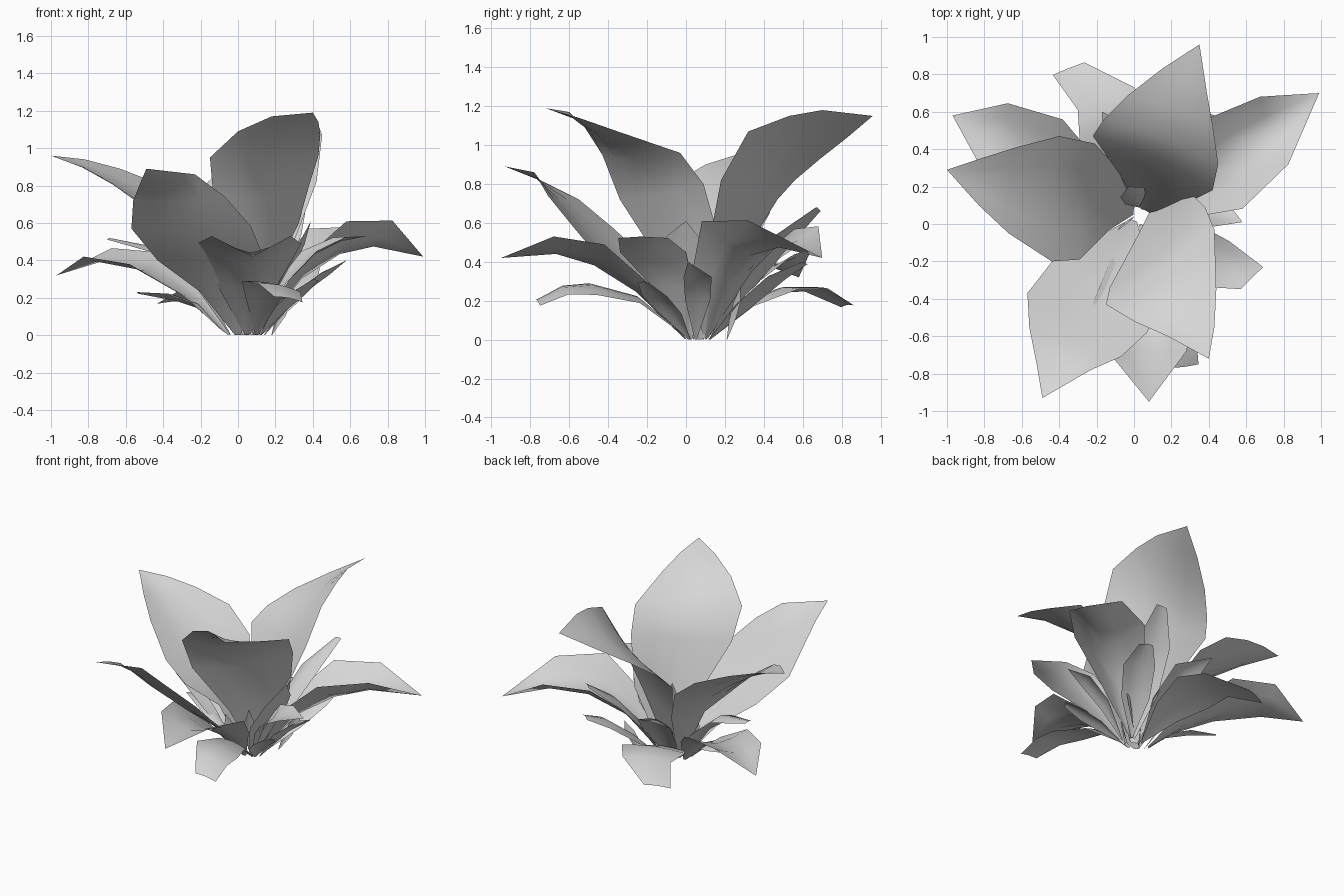
import bpy
import math
from mathutils import Vector

# Remove only the default object
default_object = bpy.data.objects.get("Cube")
if default_object:
    bpy.data.objects.remove(default_object, do_unlink=True)

# Single grey colour shared by every leaf
leaf_grey = bpy.data.materials.new("pale_grey")
leaf_grey.use_nodes = True
grey_value = (.68, .68, .68, 1)
leaf_grey.diffuse_color = grey_value
leaf_grey.node_tree.nodes["Principled BSDF"].inputs["Base Color"].default_value = grey_value

COLUMNS = (-1, -.5, 0, .5, 1)


def build_blade(name, rows, drops):
    """Loft a blade through (left, right) margin pairs.

    Each drop is how far the margins lie below the midrib in that row.
    """
    middles = [(left + right) / 2 for left, right in rows]
    last = len(rows) - 1
    vertices, faces = [], []

    for row, (left, right) in enumerate(rows):
        tangent = middles[min(row + 1, last)] - middles[max(row - 1, 0)]
        half = (right - left) / 2
        normal = tangent.cross(half).normalized()
        if normal.z < 0:
            normal.negate()
        for column in COLUMNS:
            lift = drops[row] * (1 - abs(column) ** 1.5)
            corner = middles[row] + half * column + normal * lift
            corner.z = max(corner.z, 0)
            vertices.append(corner)

    # Quads between neighbouring rows of the blade
    count = len(COLUMNS)
    for row in range(last):
        for column in range(count - 1):
            start = row * count + column
            faces.append((start, start + 1, start + count + 1, start + count))

    mesh = bpy.data.meshes.new(name)
    mesh.from_pydata(vertices, [], faces)
    mesh.materials.append(leaf_grey)
    mesh.validate()
    leaf = bpy.data.objects.new(name, mesh)
    bpy.context.collection.objects.link(leaf)

    # Weld the collapsed points of a sharp tip
    weld = leaf.modifiers.new("weld_tip", 'WELD')
    weld.merge_threshold = .001

    bpy.ops.object.select_all(action='DESELECT')
    leaf.select_set(True)
    bpy.context.view_layer.objects.active = leaf
    bpy.ops.object.shade_smooth_by_angle(angle=math.radians(60))


def make_broad_leaf(name, base, left, right, tip, bulge):
    """Large leaf described by its two margins between base and tip."""
    base, tip = Vector(base), Vector(tip)
    stalk = (Vector(right[0]) - Vector(left[0])) * .06
    rows = [(base - stalk, base + stalk)]
    rows += [(Vector(a), Vector(b)) for a, b in zip(left, right)]
    rows.append((tip, tip))
    widest = max((b - a).length for a, b in rows)
    build_blade(name, rows, [bulge * (b - a).length / widest for a, b in rows])


def blade_width(position, blunt):
    """Relative half width: narrow stalk, broad middle, pointed or cut tip."""
    if position == 1:
        return blunt
    swell = max(math.sin(math.pi * position ** 1.1), .06)
    return max(swell, blunt) if position > .5 else swell


def make_leaf(name, spine, side, fold=0.0, blunt=0.0):
    """Smaller leaf swept along its midrib; side is the half width vector."""
    spine = [Vector(point) for point in spine]
    side = Vector(side)
    rows, drops = [], []
    for row, point in enumerate(spine):
        width = blade_width(row / (len(spine) - 1), blunt)
        # A negative fold raises the margins into a trough
        sink = Vector((0, 0, fold * width))
        rows.append((point - side * width - sink, point + side * width - sink))
        drops.append(fold * width)
    build_blade(name, rows, drops)


# Four tall broad leaves, slightly hollow along the midrib
make_broad_leaf("tall_front_leaf", (.1, .08, 0),
                left=[(0, -.1, .35), (-.13, -.34, .72), (-.15, -.43, .95),
                      (0, -.52, 1.09), (.18, -.6, 1.17)],
                right=[(.29, .18, .48), (.38, .09, .8), (.43, -.03, .96),
                       (.44, -.35, 1.07), (.43, -.55, 1.14)],
                tip=(.4, -.72, 1.19), bulge=-.05)
make_broad_leaf("tall_back_leaf", (.06, .07, 0),
                left=[(-.08, .27, .4), (-.22, .47, .72), (-.16, .56, .82),
                      (-.03, .69, .93), (.15, .83, 1.04)],
                right=[(.28, .11, .45), (.42, .18, .82), (.45, .32, 1.07),
                       (.42, .53, 1.15), (.39, .7, 1.18)],
                tip=(.35, .96, 1.15), bulge=-.04)
make_broad_leaf("tall_right_leaf", (0, .07, 0),
                left=[(-.09, .3, .4), (-.21, .43, .65), (-.4, .47, .8),
                      (-.63, .41, .89), (-.82, .35, .94)],
                right=[(-.13, -.03, .33), (-.29, -.19, .5), (-.44, -.2, .64),
                       (-.67, -.05, .81), (-.83, .1, .9)],
                tip=(-1, .29, .96), bulge=-.06)
make_broad_leaf("tall_front_right_leaf", (0, .02, 0),
                left=[(-.2, -.07, .23), (-.43, -.19, .4), (-.57, -.37, .57),
                      (-.56, -.55, .72), (-.52, -.75, .82)],
                right=[(.07, -.2, .24), (.12, -.48, .46), (.07, -.58, .58),
                       (-.07, -.71, .74), (-.23, -.78, .86)],
                tip=(-.49, -.93, .89), bulge=-.03)

# Arching middle leaves with raised margins
make_leaf("arched_front_leaf",
          [(.05, 0, 0), (.05, -.2, .22), (.06, -.42, .37), (.07, -.68, .44), (.08, -.95, .42)],
          side=(.28, 0, 0), fold=-.12)
make_leaf("arched_left_leaf",
          [(.1, .1, 0), (.26, .19, .26), (.48, .32, .42), (.75, .5, .47), (.99, .7, .42)],
          side=(.1, -.24, .02), fold=-.17)
make_leaf("arched_right_leaf",
          [(-.05, .08, 0), (-.25, .19, .2), (-.48, .34, .34), (-.75, .48, .39), (-.97, .58, .32)],
          side=(.1, .22, .03), fold=-.07)
make_leaf("arched_side_leaf",
          [(.1, .02, 0), (.23, -.07, .26), (.38, -.17, .42), (.54, -.22, .5), (.69, -.23, .53)],
          side=(-.04, .17, 0), fold=-.03)

# Low drooping leaves with cut tips
make_leaf("low_back_leaf",
          [(.03, .12, 0), (-.03, .3, .18), (-.09, .5, .27), (-.15, .67, .27), (-.35, .83, .18)],
          side=(.2, .08, .01), fold=.02, blunt=.42)
make_leaf("low_front_leaf",
          [(.1, .02, 0), (.13, -.25, .22), (.17, -.48, .28), (.22, -.62, .27), (.27, -.76, .2)],
          side=(.15, .02, -.03), fold=.02, blunt=.5)

# Small inner leaves filling the rosette
make_leaf("upright_left_leaf",
          [(.1, .02, 0), (.19, -.02, .2), (.27, -.05, .36), (.34, -.03, .5), (.39, 0, .61)],
          side=(.02, .17, 0), fold=.02)
make_leaf("small_left_leaf",
          [(.14, .05, 0), (.3, .06, .22), (.46, .06, .34), (.58, .01, .4)],
          side=(.03, .08, 0), fold=.02)
make_leaf("upright_back_leaf",
          [(.03, .09, 0), (.01, .13, .2), (-.01, .17, .42), (-.03, .2, .6)],
          side=(.07, .03, 0), fold=.02)
make_leaf("small_back_left_leaf",
          [(.1, .12, 0), (.16, .3, .3), (.24, .5, .54), (.33, .68, .68)],
          side=(.11, -.04, .03), fold=.03, blunt=.3)
make_leaf("small_right_leaf",
          [(-.04, .06, 0), (-.2, .13, .28), (-.43, .2, .47), (-.69, .26, .52)],
          side=(.03, .1, 0), fold=.03, blunt=.3)
make_leaf("small_low_right_leaf",
          [(-.08, .05, .02), (-.22, .08, .17), (-.36, .14, .22), (-.54, .2, .23)],
          side=(.03, .07, -.02), fold=.02, blunt=.2)
make_leaf("small_back_leaf",
          [(.02, .1, 0), (0, .28, .24), (-.06, .45, .44), (-.17, .6, .5)],
          side=(.12, .04, .02), fold=.04)
make_leaf("small_back_corner_leaf",
          [(.12, .12, 0), (.24, .3, .2), (.34, .46, .34), (.4, .6, .4)],
          side=(.1, -.06, 0), fold=.03, blunt=.4)
make_leaf("small_front_left_leaf",
          [(.12, .02, 0), (.22, -.08, .15), (.32, -.16, .24), (.41, -.22, .3)],
          side=(.05, .07, 0), fold=.02, blunt=.4)

# Thin sprouts around the heart
sprouts = [((.08, .03), (.13, -.06, .38)), ((0, .04), (-.08, -.03, .28)),
           ((.18, .21), (.3, .28, .27))]
for number, ((x, y), top) in enumerate(sprouts):
    root, top = Vector((x, y, 0)), Vector(top)
    make_leaf("heart_sprout_%d" % number, [root, root.lerp(top, .4), root.lerp(top, .75), top],
              side=(.03, .02, 0), fold=.01)
